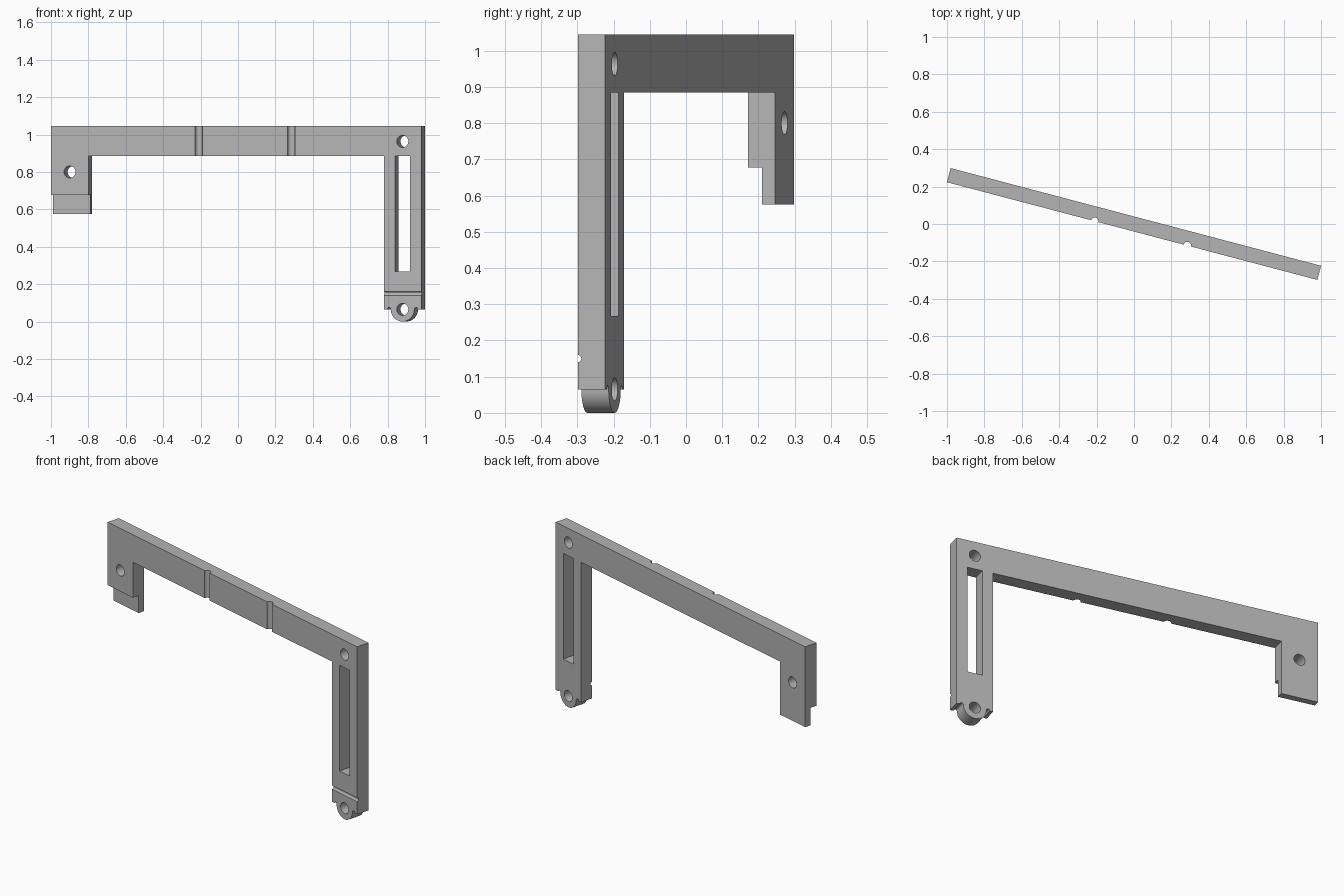
import bpy, bmesh, math
from mathutils import Matrix, Vector

if "Cube" in bpy.data.objects:
    bpy.data.objects.remove(bpy.data.objects["Cube"])

HALF = 1.024         # half length of the bar
INNER = 0.817        # inner edge of both legs
MID = 0.92           # centre line of both legs
T = 0.039            # half thickness
LUG = 0.065          # lug radius and height of its centre
TILT = Matrix.Rotation(math.radians(-14.77), 4, 'Z')

grey = bpy.data.materials.new("mid_grey")
grey.use_nodes = True
colour = (0.46, 0.46, 0.46, 1)
grey.diffuse_color = colour
grey.node_tree.nodes["Principled BSDF"].inputs["Base Color"].default_value = colour


def finish(name, bm):
    bmesh.ops.recalc_face_normals(bm, faces=bm.faces)
    mesh = bpy.data.meshes.new(name)
    bm.to_mesh(mesh)
    bm.free()
    mesh.materials.append(grey)
    obj = bpy.data.objects.new(name, mesh)
    bpy.context.collection.objects.link(obj)
    return obj


def plate(name, outline):
    """Extrude an x-z outline through the thickness."""
    bm = bmesh.new()
    face = bm.faces.new([bm.verts.new((x, -T, z)) for x, z in outline])
    moved = bmesh.ops.extrude_face_region(bm, geom=[face])["geom"]
    bmesh.ops.translate(bm, vec=(0, 2 * T, 0),
                        verts=[v for v in moved if isinstance(v, bmesh.types.BMVert)])
    return finish(name, bm)


def box(name, low, high):
    low, high = Vector(low), Vector(high)
    bm = bmesh.new()
    bmesh.ops.create_cube(bm, size=1, matrix=Matrix.Translation((low + high) / 2)
                          @ Matrix.Diagonal((high - low).to_4d()))
    return finish(name, bm)


def rod(name, centre, radius, length, axis):
    bm = bmesh.new()
    turn = Vector((0, 0, 1)).rotation_difference(Vector(axis)).to_matrix().to_4x4()
    bmesh.ops.create_cone(bm, cap_ends=True, segments=32, radius1=radius, radius2=radius,
                          depth=length, matrix=Matrix.Translation(centre) @ turn)
    return finish(name, bm)


def arc(x, z, radius, start, end, steps):
    angles = [math.radians(start + (end - start) * i / steps) for i in range(steps + 1)]
    return [(x + radius * math.cos(a), z + radius * math.sin(a)) for a in angles]


# Bar, short leg and long leg with rounded lug and relief notches
R = 0.01
outline = [(-HALF, 1.045), (-HALF, 0.575), (-INNER, 0.575), (-INNER, 0.885),
           (INNER, 0.885), (INNER, LUG)]
outline += arc(MID - LUG - R, LUG, R, 180, 0, 8)
outline += arc(MID, LUG, LUG, 180, 360, 24)[1:]
outline += arc(MID + LUG + R, LUG, R, 180, 0, 8)[1:]
outline += [(HALF, LUG), (HALF, 1.045)]
bracket = plate("bracket_frame", outline)

# Holes, long slot, front grooves and the half-thickness foot of the short leg
cutters = [rod("hole_cutter", (x, 0, z), 0.032, 0.3, (0, 1, 0))
           for x, z in [(-MID, 0.8), (MID, 0.963), (MID, LUG)]]
cutters += [rod("vertical_groove_cutter", (x, -T, 0.96), 0.02, 0.4, (0, 0, 1))
            for x in (-0.207, 0.305)]
cutters.append(rod("cross_groove_cutter", (MID, -T, 0.15), 0.01, 0.4, (1, 0, 0)))
cutters.append(box("slot_cutter", (0.878, -0.2, 0.267), (0.961, 0.2, 0.885)))
cutters.append(box("foot_cutter", (-1.2, -0.2, 0.4), (-0.7, 0.001, 0.677)))

for cutter in cutters:
    cutter.hide_render = True
    cut = bracket.modifiers.new(cutter.name, 'BOOLEAN')
    cut.operation = 'DIFFERENCE'
    cut.solver = 'EXACT'
    cut.object = cutter

# Bake the cuts and drop the cutters
result = bpy.data.meshes.new_from_object(
    bracket.evaluated_get(bpy.context.evaluated_depsgraph_get()))
bracket.modifiers.clear()
bracket.data = result
for cutter in cutters:
    bpy.data.objects.remove(cutter)

# Turn the bracket to its standing angle
bracket.data.transform(TILT)
bpy.ops.object.select_all(action='DESELECT')
bracket.select_set(True)
bpy.context.view_layer.objects.active = bracket
bpy.ops.object.shade_smooth_by_angle(angle=math.radians(30))
